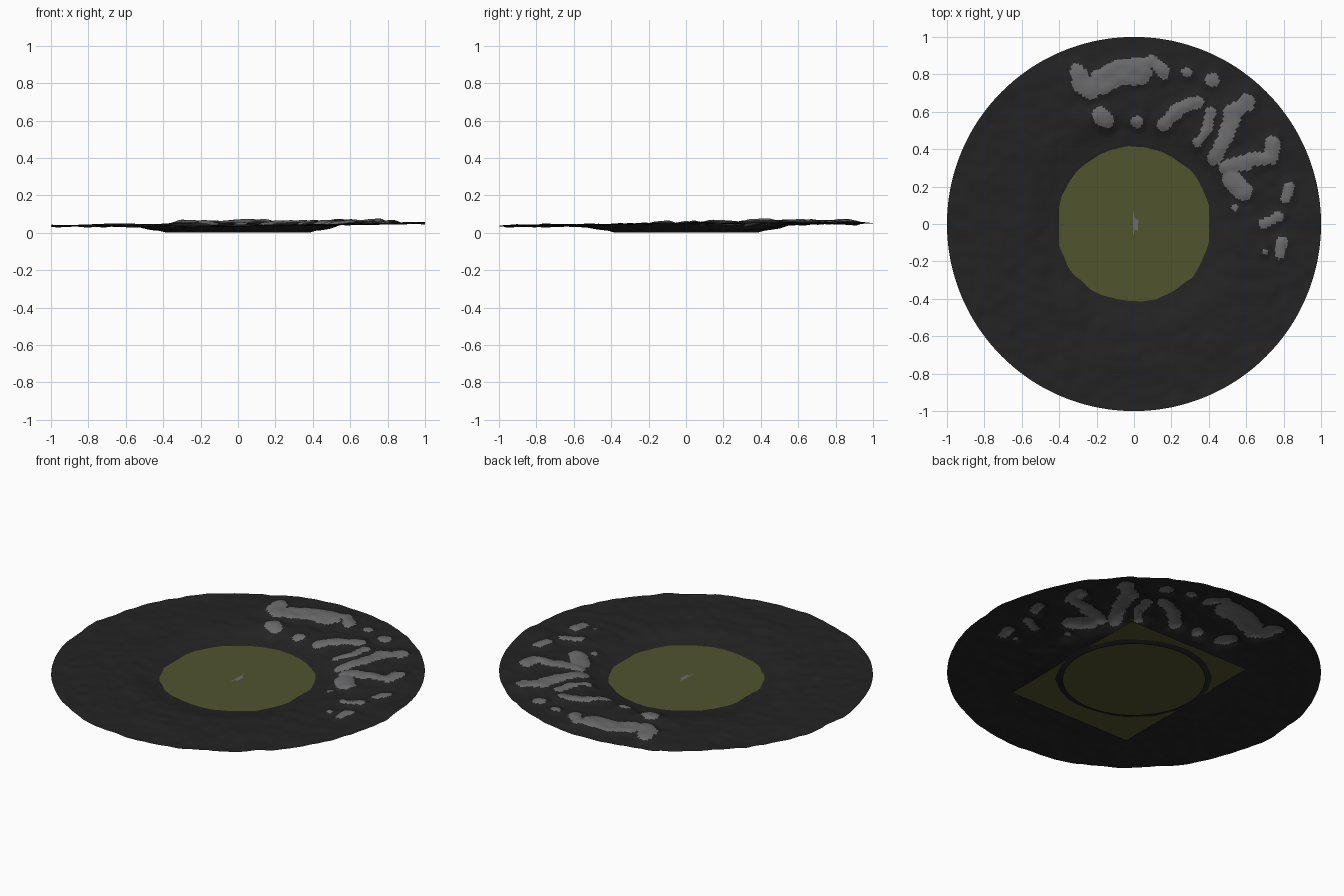
import bpy
import bmesh
import math
from mathutils import Vector, noise

cube = bpy.data.objects.get("Cube")
if cube:
    bpy.data.objects.remove(cube, do_unlink=True)


def make_material(name, colour):
    mat = bpy.data.materials.new(name)
    mat.use_nodes = True
    mat.diffuse_color = (*colour, 1)
    mat.node_tree.nodes["Principled BSDF"].inputs["Base Color"].default_value = (*colour, 1)
    return mat


dark_rock = make_material("dark rock", (0.017, 0.017, 0.017))
pale_rock = make_material("pale rock", (0.15, 0.15, 0.155))
murky_water = make_material("murky olive water", (0.08, 0.088, 0.026))


def add_object(name, bm, materials):
    mesh = bpy.data.meshes.new(name)
    bm.to_mesh(mesh)
    bm.free()
    for mat in materials:
        mesh.materials.append(mat)
    obj = bpy.data.objects.new(name, mesh)
    bpy.context.collection.objects.link(obj)
    return obj


# Pale ridges: half width, then the points of the ridge line
RIDGES = [
    (.045, (-.30, .81), (-.27, .74), (-.23, .71)),
    (.07, (-.17, .76), (-.08, .81), (.03, .82)),
    (.035, (.03, .84), (.10, .87), (.16, .81)),
    (.025, (.28, .81)), (.037, (.42, .77)),
    (.045, (-.18, .58), (-.15, .56)), (.03, (.01, .545)),
    (.035, (.16, .53), (.24, .62), (.34, .65)),
    (.026, (.41, .60), (.39, .50), (.34, .44)),
    (.045, (.60, .65), (.53, .60), (.50, .48)),
    (.04, (.50, .48), (.43, .35)),
    (.04, (.49, .30), (.62, .34), (.73, .36), (.74, .43)),
    (.055, (.52, .24), (.58, .18)), (.02, (.54, .09)),
    (.026, (.83, .20), (.81, .14)), (.025, (.69, .0), (.77, .04)),
    (.018, (.70, -.15)), (.027, (.78, -.16), (.79, -.09)),
]


def segment_distance(p, a, b):
    span = b - a
    t = 0 if span.length == 0 else max(0, min(1, (p - a).dot(span) / span.length_squared))
    return (p - a - span * t).length


SEGMENTS = []
for width, *points in RIDGES:
    line = [Vector(q) for q in points]
    SEGMENTS += [(width, a, b) for a, b in zip(line, line[1:] or line)]


def ridge_depth(x, y):
    """Positive inside a pale ridge, negative outside."""
    wobble = 0.012 * noise.noise(Vector((x * 14, y * 14, 3)))
    p = Vector((x, y))
    return max(w - segment_distance(p, a, b) for w, a, b in SEGMENTS) + wobble


def ease(value, low, high):
    t = max(0, min(1, (value - low) / (high - low)))
    return t * t * (3 - 2 * t)


def ground_height(x, y):
    r = math.hypot(x, y)
    bowl = 0.012 * ease(r, 0.37, 0.43) + 0.032 * ease(r, 0.41, 0.62)
    tilt = 0.008 * (x + y) * ease(r, 0.4, 0.7)
    rough = 0.0085 * noise.noise(Vector((x * 6, y * 6, 0)))
    rough += 0.005 * noise.noise(Vector((x * 15, y * 15, 7)))
    rough *= 0.25 + 0.75 * ease(r, 0.4, 0.55)
    ridge = 0.018 * ease(ridge_depth(x, y), -0.05, 0.04)
    return max(0, bowl + tilt + rough * ease(r, 0.38, 0.42) + ridge)


# Rugged ring of ground around the pool, open in the middle
RINGS, SIDES, INNER = 90, 360, 0.38
bm = bmesh.new()
loops = []
for i in range(RINGS + 1):
    r = INNER + (1 - INNER) * i / RINGS
    loop = []
    for j in range(SIDES):
        angle = math.tau * j / SIDES
        x, y = r * math.cos(angle), r * math.sin(angle)
        loop.append(bm.verts.new((x, y, ground_height(x, y))))
    loops.append(loop)
for inner, outer in zip(loops, loops[1:]):
    for j in range(SIDES):
        k = (j + 1) % SIDES
        face = bm.faces.new((inner[j], outer[j], outer[k], inner[k]))
        centre = face.calc_center_median()
        face.material_index = int(ridge_depth(centre.x, centre.y) > 0)
        face.smooth = True
add_object("ground", bm, [dark_rock, pale_rock])

# Flat water sheet, whose corners run on under the ground
bm = bmesh.new()
bmesh.ops.create_grid(bm, x_segments=1, y_segments=1, size=0.5)
for v in bm.verts:
    v.co = (v.co.x * 0.8, v.co.y - 0.04, 0.01)
add_object("water", bm, [murky_water])

# Small pale shard lying in the middle of the pool
bm = bmesh.new()
outline = [(-.006, -.07), (.004, -.03), (.02, -.035), (.024, .02), (.006, .03), (-.004, .07)]
bm.faces.new([bm.verts.new((x, y, 0.013)) for x, y in outline])
add_object("pool_shard", bm, [pale_rock])
